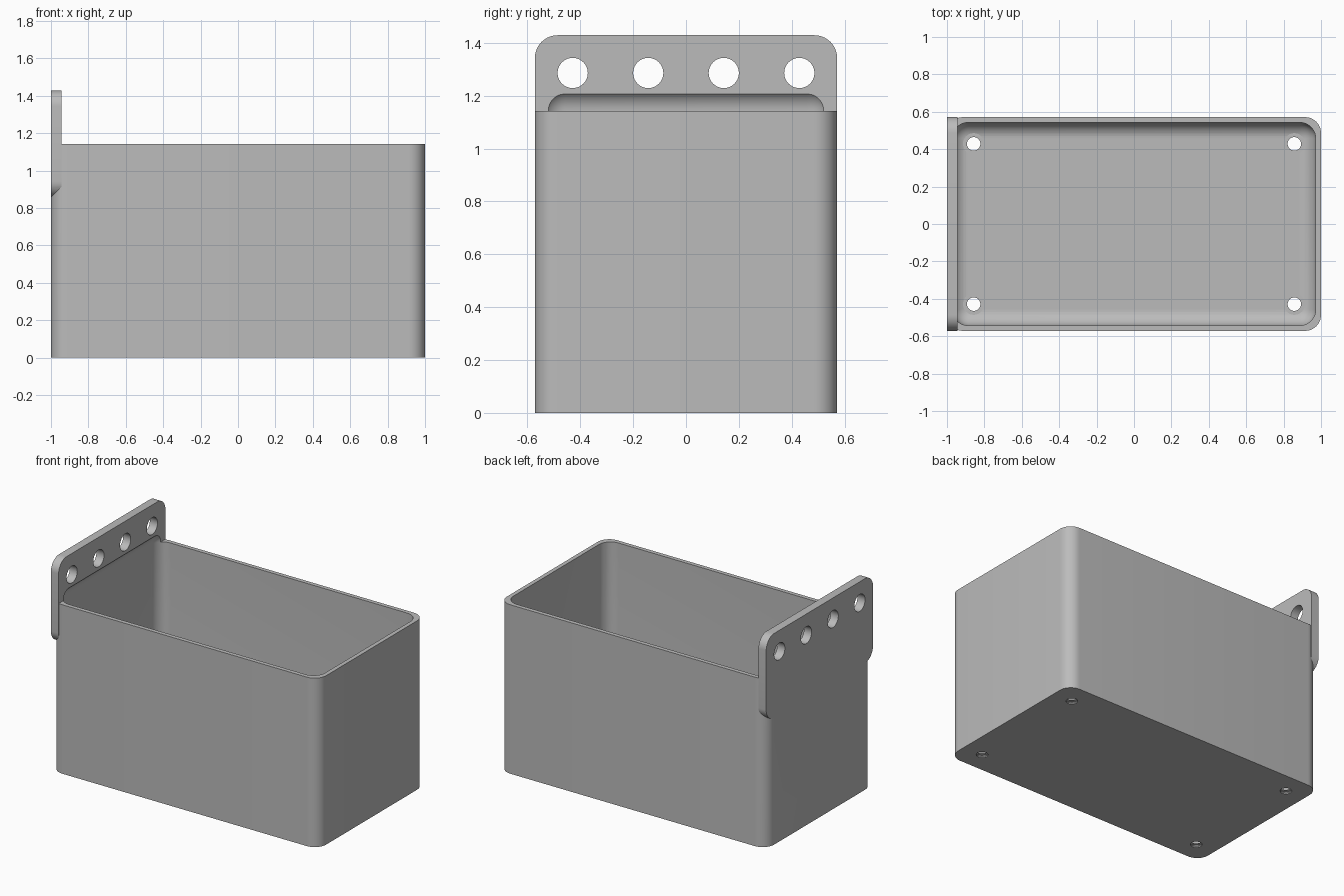
import bpy, bmesh, math
from mathutils import Matrix

cube = bpy.data.objects.get("Cube")
if cube:
    bpy.data.objects.remove(cube, do_unlink=True)

UNIT = 2 / 35           # one design unit; all parts are multiples of it
ROUND = 1.5 * UNIT      # corner radius
HALF_W = 10 * UNIT      # half width along y
HEIGHT = 20 * UNIT

grey = bpy.data.materials.new("light grey")
grey.use_nodes = True
colour = (0.5, 0.5, 0.5, 1)
grey.diffuse_color = colour
grey.node_tree.nodes["Principled BSDF"].inputs["Base Color"].default_value = colour


def finish(bm, name):
    mesh = bpy.data.meshes.new(name)
    bmesh.ops.recalc_face_normals(bm, faces=bm.faces)
    bm.to_mesh(mesh)
    bm.free()
    mesh.materials.append(grey)
    obj = bpy.data.objects.new(name, mesh)
    bpy.context.collection.objects.link(obj)
    return obj


def rounded_box(name, low, high, axes):
    """Box from low to high, with the edges along the given axes rounded."""
    bm = bmesh.new()
    bmesh.ops.create_cube(bm, size=1)
    for v in bm.verts:
        v.co = [(a + b) / 2 + c * (b - a) for a, b, c in zip(low, high, v.co)]
    edges = [e for e in bm.edges
             if any(abs((e.verts[0].co - e.verts[1].co).normalized()[a]) > 0.9 for a in axes)]
    bmesh.ops.bevel(bm, geom=edges, offset=ROUND, segments=10, profile=0.5, affect='EDGES')
    return finish(bm, name)


def round_cutter(bm, place, r1, r2, depth):
    bmesh.ops.create_cone(bm, cap_ends=True, segments=40, radius1=r1, radius2=r2,
                          depth=depth, matrix=place)


def combine(target, tool, operation):
    mod = target.modifiers.new(operation.lower(), 'BOOLEAN')
    mod.operation, mod.object, mod.solver = operation, tool, 'EXACT'
    bpy.context.view_layer.objects.active = target
    bpy.ops.object.modifier_apply(modifier=mod.name)
    bpy.data.objects.remove(tool, do_unlink=True)


# Bin body with a hanging plate merged into its left end
body = rounded_box("storage_bin", (-1, -HALF_W, 0), (1, HALF_W, HEIGHT), [2])
plate = rounded_box("hanging_plate", (-1, -HALF_W, 15 * UNIT),
                    (-1 + UNIT, HALF_W, 25 * UNIT), [0])
combine(body, plate, 'UNION')

# Rounded cavity, reaching a little above the rim into the plate
wall = UNIT / 2
cavity = rounded_box("cavity_cutter", (-1 + wall, -HALF_W + wall, wall),
                     (1 - wall, HALF_W - wall, HEIGHT + ROUND), [0, 1, 2])
combine(body, cavity, 'DIFFERENCE')

# Row of hanging holes through the plate
bm = bmesh.new()
for i in range(4):
    place = Matrix.Translation((-1, (i - 1.5) * 5 * UNIT, 22.5 * UNIT))
    round_cutter(bm, place @ Matrix.Rotation(math.pi / 2, 4, 'Y'), UNIT, UNIT, 0.3)
combine(body, finish(bm, "plate_hole_cutter"), 'DIFFERENCE')

# Countersunk screw holes in the floor
corners = [(x * 15 * UNIT, y * 7.5 * UNIT) for x in (-1, 1) for y in (-1, 1)]
sink = 0.021
for radius1, radius2, depth, z in ((0.036, 0.036, 0.2, 0),
                                   (0.036, UNIT, sink, wall - sink / 2),
                                   (UNIT, UNIT, 0.05, wall + 0.025)):
    bm = bmesh.new()
    for x, y in corners:
        round_cutter(bm, Matrix.Translation((x, y, z)), radius1, radius2, depth)
    combine(body, finish(bm, "screw_hole_cutter"), 'DIFFERENCE')

bpy.ops.object.select_all(action='DESELECT')
body.select_set(True)
bpy.context.view_layer.objects.active = body
bpy.ops.object.shade_smooth_by_angle(angle=math.radians(30))
